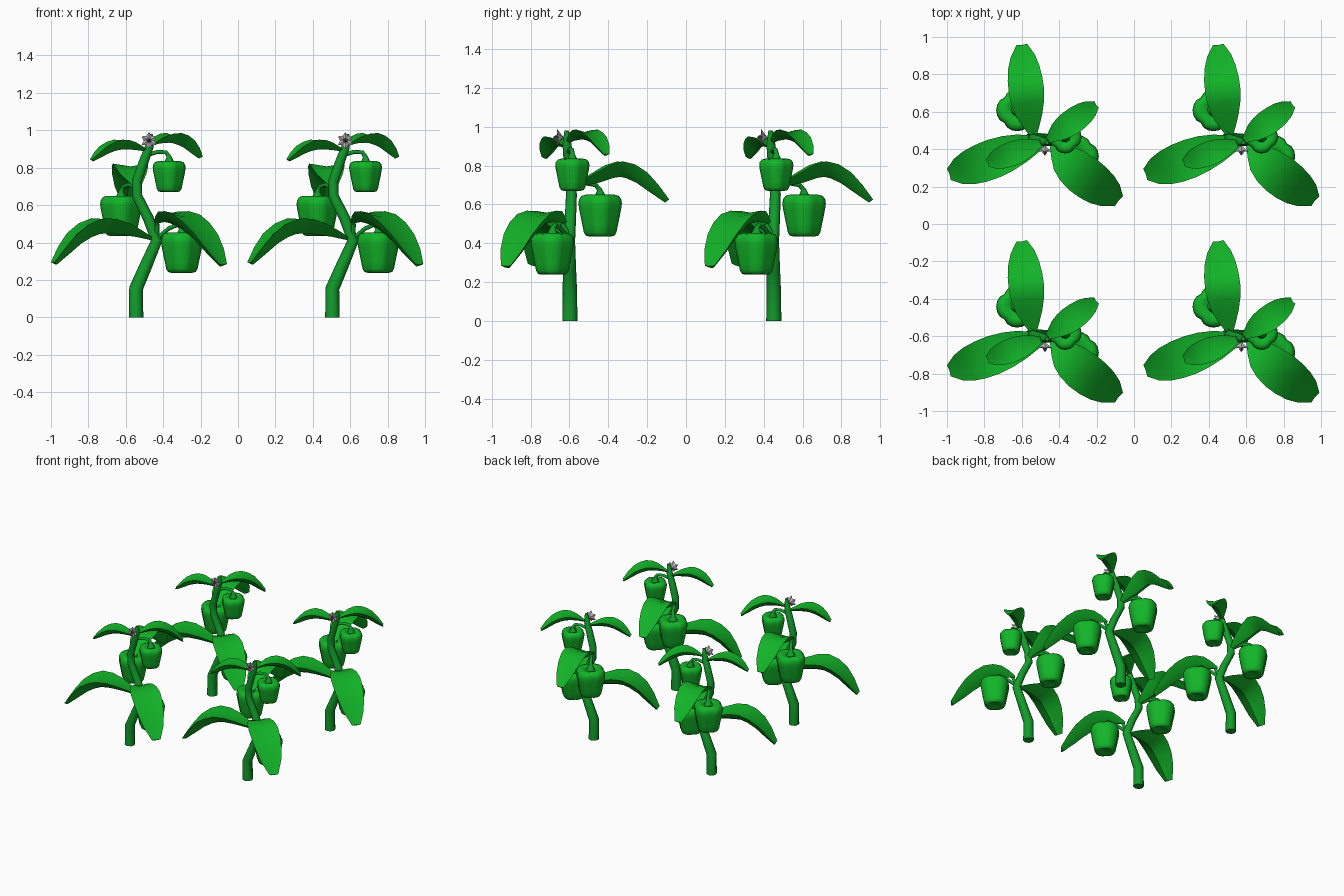
import bpy, bmesh, math
from mathutils import Vector

if "Cube" in bpy.data.objects:
    bpy.data.objects.remove(bpy.data.objects["Cube"])

def material(name, rgb):
    m = bpy.data.materials.new(name)
    m.diffuse_color = (*rgb, 1)
    m.use_nodes = True
    m.node_tree.nodes["Principled BSDF"].inputs["Base Color"].default_value = m.diffuse_color
    return m

LEAF = material("leaf green", (0.006, 0.45, 0.021))
FRUIT = material("pepper green", (0.006, 0.46, 0.022))
STEM = material("stem green", (0.006, 0.34, 0.025))
PETAL = material("petal grey", (0.46, 0.44, 0.46))
PISTIL = material("flower centre grey", (0.16, 0.15, 0.16))
parts = []

def finish(ob, mat, angle=40):
    ob.data.materials.clear()
    ob.data.materials.append(mat)
    bpy.ops.object.select_all(action='DESELECT')
    bpy.context.view_layer.objects.active = ob
    ob.select_set(True)
    if angle:
        bpy.ops.object.shade_smooth_by_angle(angle=math.radians(angle))
    parts.append(ob)

def from_bm(name, bm, mat, angle=40):
    bmesh.ops.recalc_face_normals(bm, faces=bm.faces)
    me = bpy.data.meshes.new(name)
    bm.to_mesh(me)
    bm.free()
    ob = bpy.data.objects.new(name, me)
    bpy.context.collection.objects.link(ob)
    finish(ob, mat, angle)
    return ob

def tube(name, pts, mat):
    """Eight-sided tube through (x, y, z, radius) points."""
    cu = bpy.data.curves.new(name, 'CURVE')
    cu.dimensions = '3D'
    cu.bevel_depth = 1
    cu.bevel_resolution = 2
    cu.use_fill_caps = True
    sp = cu.splines.new('POLY')
    sp.points.add(len(pts) - 1)
    for p, (x, y, z, r) in zip(sp.points, pts):
        p.co = (x, y, z, 1)
        p.radius = r
    ob = bpy.data.objects.new(name, cu)
    bpy.context.collection.objects.link(ob)
    bpy.ops.object.select_all(action='DESELECT')
    bpy.context.view_layer.objects.active = ob
    ob.select_set(True)
    bpy.ops.object.convert(target='MESH')
    finish(bpy.context.view_layer.objects.active, mat, 60)

def spline(pts, t):
    """Catmull-Rom point at t in 0..1."""
    p = [Vector(q) for q in pts]
    p = [2 * p[0] - p[1]] + p + [2 * p[-1] - p[-2]]
    s = t * (len(pts) - 1)
    i = min(int(s), len(pts) - 2)
    u = s - i
    a, b, c, d = p[i:i + 4]
    return 0.5 * (2*b + (c - a)*u + (2*a - 5*b + 4*c - d)*u*u + (3*b - a - 3*c + d)*u**3)

WIDTHS = [0.13, 0.45, 0.74, 0.92, 1.0, 0.98, 0.88, 0.68, 0.3]

def leaf(name, pts, half, keel, dip=0.015):
    """Arching fleshy blade: nearly flat top, keeled underside."""
    bm = bmesh.new()
    d = Vector(pts[-1]) - Vector(pts[0])
    side = Vector((-d.y, d.x, 0)).normalized()
    rows = []
    n = len(WIDTHS) - 1
    for i, w in enumerate(WIDTHS):
        t = i / n
        c = spline(pts, t)
        tan = spline(pts, min(1, t + .05)) - spline(pts, max(0, t - .05))
        up = side.cross(tan).normalized()
        up = up if up.z > 0 else -up
        # around the section: left edge, top middle, right edge, underside
        sec = [(-1, 0), (0, -dip * w), (1, 0), (.55, -keel * .62 * w), (0, -keel * w), (-.55, -keel * .62 * w)]
        rows.append([bm.verts.new(c + side * half * w * k + up * h) for k, h in sec])
    for a, b in zip(rows, rows[1:]):
        for j in range(6):
            k = (j + 1) % 6
            bm.faces.new((a[j], a[k], b[k], b[j]))
    bm.faces.new(rows[0])
    bm.faces.new(rows[-1])
    from_bm(name, bm, LEAF, 35)

PROFILE = [(0.3, 0.05), (0.5, 0.0), (0.66, 0.02), (0.75, 0.1), (0.82, 0.28), (0.9, 0.48),
           (0.97, 0.67), (1.0, 0.79), (0.97, 0.89), (0.86, 0.97), (0.66, 1.0), (0.4, 0.96), (0.15, 0.9)]

def pepper(name, x, y, z, rad, height):
    """Four-lobed bell fruit."""
    n = 24
    bm = bmesh.new()
    rings = []
    for r, h in PROFILE:
        ring = []
        for i in range(n):
            a = 2 * math.pi * i / n
            f = rad * r * (0.86 + 0.14 * abs(math.cos(2 * a)) ** 0.6)
            ring.append(bm.verts.new((x + f*math.cos(a), y + f*math.sin(a), z + h*height)))
        rings.append(ring)
    for a, b in zip(rings, rings[1:]):
        for i in range(n):
            j = (i + 1) % n
            bm.faces.new((a[i], a[j], b[j], b[i]))
    bm.faces.new(rings[0])
    bm.faces.new(rings[-1])
    from_bm(name, bm, FRUIT, 60)

# Winding main stem
tube("main_stem", [(-.545, -.598, 0, .039), (-.545, -.598, .155, .037), (-.495, -.60, .27, .034),
                   (-.435, -.602, .41, .031), (-.48, -.595, .53, .029), (-.54, -.59, .65, .028),
                   (-.54, -.595, .73, .027), (-.505, -.605, .83, .026), (-.475, -.613, .91, .023),
                   (-.465, -.615, .98, .011)], STEM)

# Leaves
leaf("lower_left_leaf", [(-.45, -.60, .42), (-.60, -.645, .50), (-.75, -.70, .53),
                         (-.885, -.75, .45), (-.99, -.785, .295)], .105, .085)
leaf("lower_right_leaf", [(-.44, -.625, .51), (-.375, -.70, .565), (-.275, -.785, .55),
                          (-.17, -.865, .445), (-.08, -.928, .285)], .11, .085)
leaf("back_leaf", [(-.535, -.59, .69), (-.56, -.47, .765), (-.575, -.34, .822),
                   (-.59, -.21, .765), (-.60, -.09, .625)], .095, .08)
leaf("top_right_leaf", [(-.47, -.61, .92), (-.41, -.56, .97), (-.34, -.51, .985),
                        (-.265, -.455, .945), (-.20, -.41, .86)], .068, .055)
leaf("top_left_leaf", [(-.48, -.61, .89), (-.56, -.64, .935), (-.64, -.67, .95),
                       (-.72, -.70, .915), (-.785, -.725, .845)], .065, .055)

# Leaf stalk
tube("leaf_stalk", [(-.435, -.602, .41, .016), (-.435, -.615, .46, .014), (-.43, -.64, .50, .01)], STEM)

# Fruits with hooked stalks flaring into the cap
pepper("lower_pepper", -.30, -.688, .238, .112, .215)
pepper("middle_pepper", -.625, -.442, .435, .112, .215)
pepper("upper_pepper", -.368, -.585, .67, .088, .165)
tube("lower_pepper_stalk", [(-.435, -.602, .42, .012), (-.37, -.645, .475, .012), (-.32, -.675, .495, .012),
                            (-.303, -.686, .475, .014), (-.30, -.688, .435, .035)], STEM)
tube("middle_pepper_stalk", [(-.54, -.59, .69, .012), (-.58, -.52, .71, .012), (-.61, -.465, .70, .012),
                             (-.623, -.445, .675, .014), (-.625, -.442, .632, .035)], STEM)
tube("upper_pepper_stalk", [(-.49, -.608, .865, .011), (-.43, -.597, .885, .011), (-.385, -.588, .882, .011),
                            (-.37, -.585, .86, .013), (-.368, -.585, .823, .03)], STEM)

# Six-pointed star blossom facing forward
def star(name, y_back, y_rim, y_front, outer, inner, mat):
    bm = bmesh.new()
    cx, cz = -.476, .945
    rim = []
    for i in range(12):
        a = math.pi * i / 6 + math.pi / 2
        r = inner if i % 2 else outer
        rim.append(bm.verts.new((cx + r*math.cos(a), y_rim - (0 if i % 2 else .008), cz + r*math.sin(a))))
    b = bm.verts.new((cx, y_back, cz))
    f = bm.verts.new((cx, y_front, cz))
    for i in range(12):
        for c in (b, f):
            bm.faces.new((rim[i], rim[(i + 1) % 12], c))
    from_bm(name, bm, mat, 0)

star("blossom", -.63, -.657, -.66, .045, .029, PETAL)
star("blossom_centre", -.65, -.66, -.685, .015, .009, PISTIL)

# Repeat the plant on a two by two grid
for dx, dy in ((1.05, 0), (0, 1.05), (1.05, 1.05)):
    for ob in parts[:]:
        c = ob.copy()
        c.location = (ob.location.x + dx, ob.location.y + dy, ob.location.z)
        bpy.context.collection.objects.link(c)
